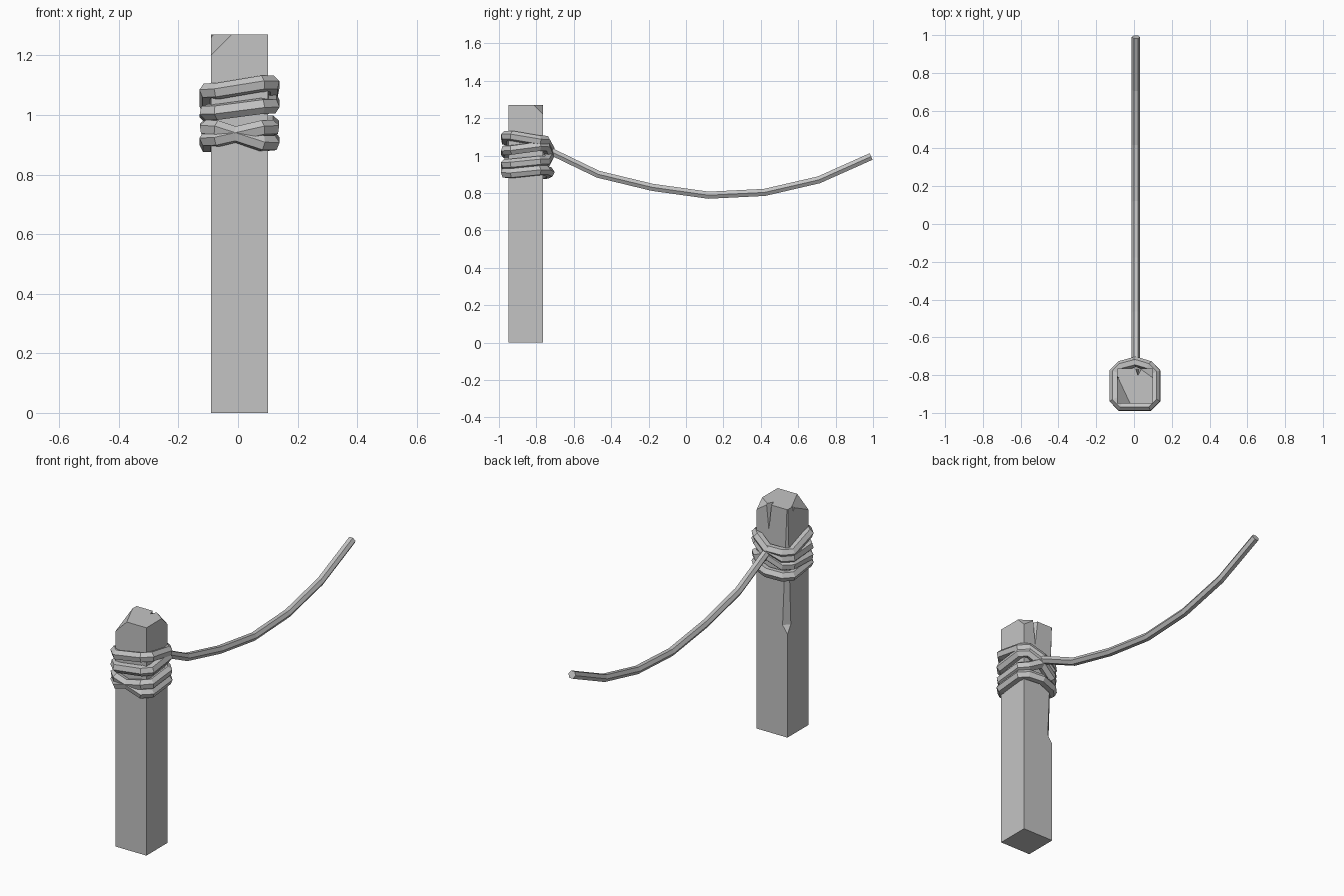
import bpy, bmesh
from mathutils import Vector

cube = bpy.data.objects.get("Cube")
if cube:
    bpy.data.objects.remove(cube, do_unlink=True)

# Single plain material
GREY = (0.55, 0.55, 0.55, 1)
mat = bpy.data.materials.new("plain grey")
mat.use_nodes = True
mat.diffuse_color = GREY
mat.node_tree.nodes["Principled BSDF"].inputs["Base Color"].default_value = GREY

X0, X1, Y0, Y1, TOP = -0.09, 0.10, -0.95, -0.765, 1.27


def add_object(name, data):
    obj = bpy.data.objects.new(name, data)
    bpy.context.collection.objects.link(obj)
    return obj


def hull(name, points):
    """Convex solid around a few points."""
    bm = bmesh.new()
    for p in points:
        bm.verts.new(p)
    bmesh.ops.convex_hull(bm, input=bm.verts[:])
    bmesh.ops.recalc_face_normals(bm, faces=bm.faces[:])
    me = bpy.data.meshes.new(name)
    bm.to_mesh(me)
    bm.free()
    return add_object(name, me)


def bake(obj):
    """Mesh copy of the object with modifiers and bevels applied."""
    bpy.context.view_layer.update()
    deps = bpy.context.evaluated_depsgraph_get()
    me = bpy.data.meshes.new_from_object(obj.evaluated_get(deps))
    me.materials.clear()
    me.materials.append(mat)
    return me


def rope(name, points, radius):
    """Six-sided faceted rope along a polyline."""
    cu = bpy.data.curves.new(name + "_path", "CURVE")
    cu.dimensions = "3D"
    cu.bevel_depth = radius
    cu.bevel_resolution = 1
    cu.use_fill_caps = True
    sp = cu.splines.new("POLY")
    sp.points.add(len(points) - 1)
    for sp_point, p in zip(sp.points, points):
        sp_point.co = (*p, 1)
    sp.use_smooth = False
    path = add_object(name + "_path", cu)
    me = bake(path)
    bpy.data.objects.remove(path, do_unlink=True)
    for f in me.polygons:
        f.use_smooth = False
    return add_object(name, me)


# Square post with two top corners sliced off
post = hull("post", [(x, y, z) for x in (X0, X1) for y in (Y0, Y1) for z in (0, TOP)])
bm = bmesh.new()
bm.from_mesh(post.data)
bmesh.ops.dissolve_limit(bm, angle_limit=0.01, verts=bm.verts[:], edges=bm.edges[:])
slices = [
    ((X0, Y0, 1.20), (-0.02, Y0, TOP), (X0, -0.80, TOP)),
    ((X1, Y1, 1.22), (0.03, Y1, TOP), (X1, -0.815, TOP)),
]
for a, b, c in slices:
    a, b, c = Vector(a), Vector(b), Vector(c)
    normal = (b - a).cross(c - a)
    if normal.z < 0:
        normal.negate()
    cut = bmesh.ops.bisect_plane(
        bm, geom=bm.verts[:] + bm.edges[:] + bm.faces[:],
        plane_co=a + normal.normalized() * 0.0005, plane_no=normal, clear_outer=True)
    bmesh.ops.holes_fill(bm, edges=[e for e in bm.edges if e.is_boundary])
bmesh.ops.recalc_face_normals(bm, faces=bm.faces[:])
bm.to_mesh(post.data)
bm.free()

# Split in the back, nick in the side, worn back edge
cutters = [
    hull("back_split", [(0.0, -0.75, 1.3), (0.05, -0.75, 1.3), (0.02, -0.81, 1.3),
                        (0.025, -0.76, 1.11)]),
    hull("side_nick", [(-0.1, -0.84, 1.3), (-0.1, -0.80, 1.3), (-0.07, -0.81, 1.3),
                       (-0.095, -0.82, 1.22)]),
    hull("worn_edge", [(-0.05, -0.755, 0.62), (-0.10, -0.805, 0.62), (-0.12, -0.735, 0.62),
                       (-0.078, -0.755, 1.3), (-0.10, -0.777, 1.3), (-0.12, -0.735, 1.3),
                       (-0.092, -0.763, 0.57)]),
]
for cutter in cutters:
    cutter.hide_render = True
    mod = post.modifiers.new(cutter.name, "BOOLEAN")
    mod.operation = "DIFFERENCE"
    mod.solver = "EXACT"
    mod.object = cutter
baked = bake(post)
post.modifiers.clear()
post.data = baked
for cutter in cutters:
    bpy.data.objects.remove(cutter, do_unlink=True)

# Rope wound around the post, two points per rounded corner
GAP, ROUND = 0.014, 0.035
L, R, F, B = X0 - GAP, X1 + GAP, Y0 - GAP, Y1 + GAP
corners = {
    "BL": ((L + ROUND, B), (L, B - ROUND)),
    "FL": ((L, F + ROUND), (L + ROUND, F)),
    "FR": ((R - ROUND, F), (R, F + ROUND)),
    "BR": ((R, B - ROUND), (R - ROUND, B)),
}
order = ["BL", "FL", "FR", "BR"]
turns = [(1.03, 1.08, 1.105, 1.08), (1.00, 1.01, 1.03, 1.05),
         (0.96, 0.955, 0.905, 0.92), (0.90, 0.92, 0.955, 0.97)]
wrap = [(0.01, -0.73, 1.04)]
for i, heights in enumerate(turns):
    for key, z in zip(order, heights):
        wrap += [(x, y, z) for x, y in corners[key]]
    following = turns[i + 1][0] if i < 3 else 1.04
    wrap.append((0.01, -0.73, (heights[3] + following) / 2))
rope("rope_wrap", wrap, 0.028)

# Loose rope sagging away from the post
sag = [(-0.75, 1.035), (-0.47, 0.90), (-0.18, 0.83), (0.12, 0.788),
       (0.42, 0.803), (0.71, 0.87), (0.99, 0.995)]
rope("hanging_rope", [(0.01, y, z) for y, z in sag], 0.022)
